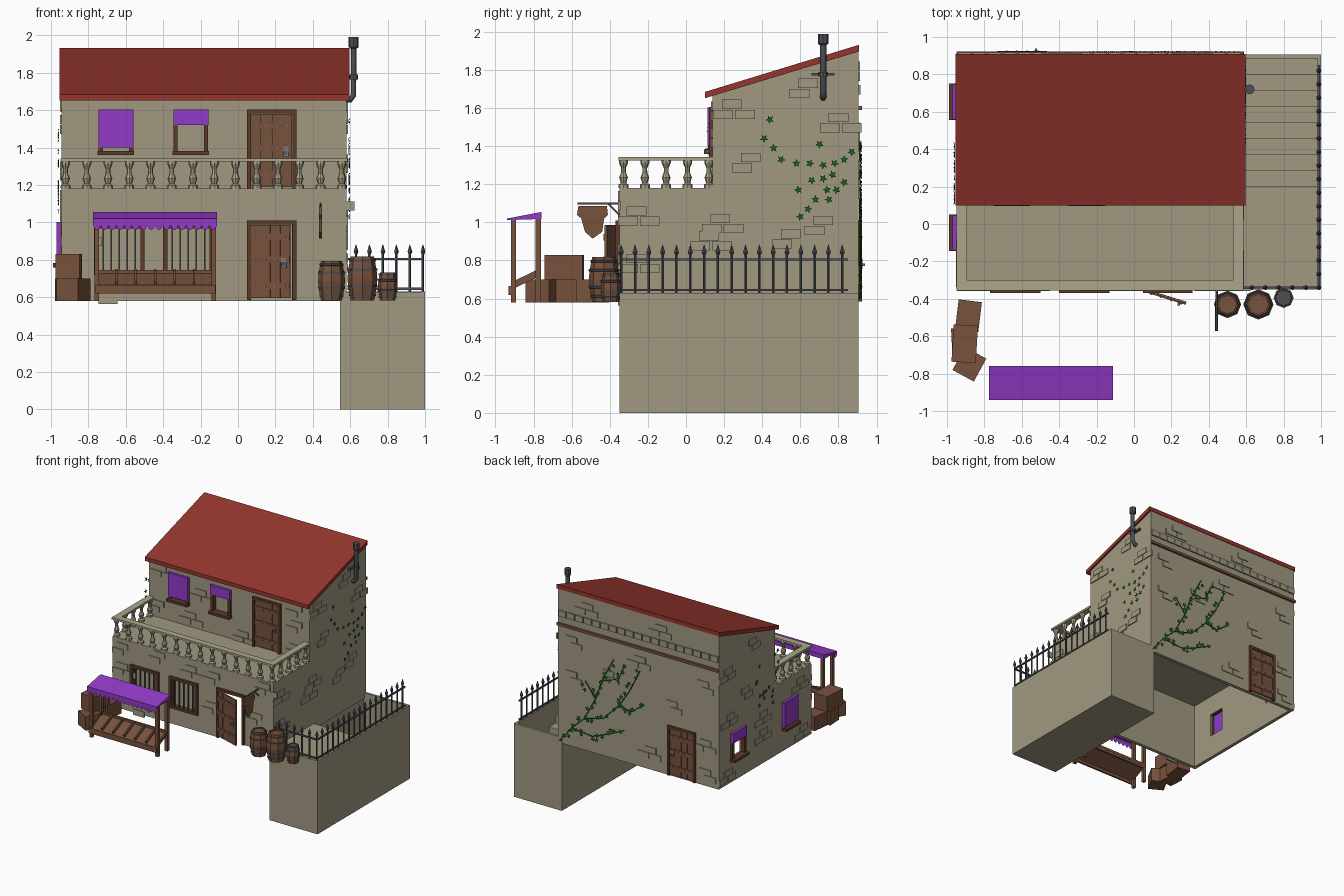
import bpy, bmesh, math, random
from mathutils import Vector, Matrix

if "Cube" in bpy.data.objects:
    bpy.data.objects.remove(bpy.data.objects["Cube"])
random.seed(4)

def mat(name, r, g, b):
    m = bpy.data.materials.new(name)
    m.diffuse_color = [((c / 255 + .055) / 1.055) ** 2.4 for c in (r, g, b)] + [1]
    m.use_nodes = True
    m.node_tree.nodes["Principled BSDF"].inputs["Base Color"].default_value = m.diffuse_color
    return m
STONE = mat("stone", 160, 153, 129)
PALE = mat("pale_stone", 172, 166, 138)
RED = mat("roof_red", 149, 53, 46)
PURPLE = mat("purple_cloth", 147, 58, 200)
WOOD = mat("wood", 119, 82, 61)
DARK = mat("dark_wood", 92, 58, 40)
IRON = mat("iron", 78, 80, 86)
STEEL = mat("steel", 120, 122, 128)
GREEN = mat("leaf_green", 20, 98, 24)

# ---- helpers ----
def finish(bm, name, *mats):
    bmesh.ops.recalc_face_normals(bm, faces=bm.faces)
    me = bpy.data.meshes.new(name)
    bm.to_mesh(me)
    bm.free()
    for m in mats:
        me.materials.append(m)
    ob = bpy.data.objects.new(name, me)
    bpy.context.collection.objects.link(ob)
    return ob

def box(bm, a, b, m=0, rot=0, tilt=0):
    a, b = Vector(a), Vector(b)
    s = b - a
    M = (Matrix.Translation((a + b) / 2) @ Matrix.Rotation(rot, 4, 'Z') @ Matrix.Rotation(tilt, 4, 'X')
         @ Matrix.Diagonal((abs(s.x), abs(s.y), abs(s.z), 1)))
    for v in bmesh.ops.create_cube(bm, size=1, matrix=M)['verts']:
        for f in v.link_faces:
            f.material_index = m

def prism_x(bm, pts, x0, x1):
    f = bm.faces.new([bm.verts.new((x0, y, z)) for y, z in pts])
    new = bmesh.ops.extrude_face_region(bm, geom=[f])['geom']
    bmesh.ops.translate(bm, vec=(x1 - x0, 0, 0), verts=[v for v in new if isinstance(v, bmesh.types.BMVert)])

def lathe(bm, prof, n, x, y, z, m=0):
    rings = [[bm.verts.new((x + r * math.cos(k * math.tau / n), y + r * math.sin(k * math.tau / n), z + h))
              for k in range(n)] for r, h in prof]
    fs = [bm.faces.new(rings[0]), bm.faces.new(rings[-1])]
    for p, q in zip(rings, rings[1:]):
        fs += [bm.faces.new((p[k], p[(k + 1) % n], q[(k + 1) % n], q[k])) for k in range(n)]
    for f in fs:
        f.material_index = m

def tube(name, pts, r, m):
    cu = bpy.data.curves.new(name, 'CURVE')
    cu.dimensions, cu.bevel_depth, cu.bevel_resolution, cu.use_fill_caps = '3D', r, 1, True
    sp = cu.splines.new('POLY')
    sp.points.add(len(pts) - 1)
    for p, c in zip(sp.points, pts):
        p.co = (*c, 1)
    cu.materials.append(m)
    bpy.context.collection.objects.link(bpy.data.objects.new(name, cu))

# wall frames: u along the wall, d outwards, z up
WALL = {'front': lambda u, d, z: (u, -.35 - d, z), 'upper': lambda u, d, z: (u, .14 - d, z),
        'back': lambda u, d, z: (u, .905 + d, z), 'right': lambda u, d, z: (.58 + d, u, z),
        'left': lambda u, d, z: (-.945 - d, u, z)}
def wbox(bm, w, u0, u1, z0, z1, d0, d1, m=0):
    box(bm, WALL[w](u0, d0, z0), WALL[w](u1, d1, z1), m)

def frame(bm, w, u0, u1, z0, z1, t=.022, d=.02, bottom=True):
    wbox(bm, w, u0, u0 + t, z0, z1, -.02, d)
    wbox(bm, w, u1 - t, u1, z0, z1, -.02, d)
    wbox(bm, w, u0 + t, u1 - t, z1 - t, z1, -.02, d)
    if bottom:
        wbox(bm, w, u0 + t, u1 - t, z0, z0 + t, -.02, d)

# ---- house body, hollow below, with openings cut ----
bm = bmesh.new()
prism_x(bm, [(-.35, .58), (.905, .58), (.905, 1.897), (.14, 1.664), (.14, 1.18), (-.35, 1.18)], -.945, .58)
house = finish(bm, "house_walls", STONE)
WINDOWS = [('upper', -.745, 1.36, 1.40), ('upper', -.345, 1.36, 1.52), ('left', -.14, .76, .79), ('left', .56, .76, .92)]
BARRED = [-.77, -.40]
cuts = [((-.915, -.32, .4), (.55, .875, 1.15)), ((.07, -.4, .5), (.29, -.3, .99))]
for w, u, z, _ in WINDOWS:
    d = -.06 if w == 'left' else -.02
    cuts.append((WALL[w](u + .02, d, z + .02), WALL[w](u + .165, .05, z + .22)))
cuts += [(WALL['front'](u + .02, -.02, .74), WALL['front'](u + .25, .05, .97)) for u in BARRED]
cutters = []
for a, b in cuts:
    bm = bmesh.new()
    box(bm, a, b)
    c = finish(bm, "cutter")
    c.hide_render = True
    mod = house.modifiers.new("cut", 'BOOLEAN')
    mod.operation, mod.solver, mod.object = 'DIFFERENCE', 'EXACT', c
    cutters.append(c)
dg = bpy.context.evaluated_depsgraph_get()
me = bpy.data.meshes.new_from_object(house.evaluated_get(dg))
house.modifiers.clear()
house.data = me
for c in cutters:
    bpy.data.objects.remove(c)

# ---- roof ----
bm = bmesh.new()
prism_x(bm, [(.1, 1.652), (.1, 1.685), (.908, 1.932), (.908, 1.897)], -.955, .595)
finish(bm, "roof", RED)

# ---- windows with blinds, barred windows ----
for w, u, z, low in WINDOWS:
    bm = bmesh.new()
    frame(bm, w, u, u + .185, z, z + .24)
    wbox(bm, w, u - .005, u + .19, z, z + .022, 0, .045)
    wbox(bm, w, u - .001, u + .186, low, z + .243, .005, .026, 1)
    finish(bm, "window", DARK, PURPLE)
for u in BARRED:
    bm = bmesh.new()
    frame(bm, 'front', u, u + .27, .72, .99)
    for k in range(5):
        wbox(bm, 'front', u + .045 + k * .043, u + .053 + k * .043, .73, .98, .004, .012, 1)
    finish(bm, "barred_window", DARK, IRON)

# ---- doors ----
def door(w, u, z, swing=0):
    bm = bmesh.new()
    frame(bm, w, u, u + .265, z, z + .425, bottom=False)
    finish(bm, "door_frame", DARK)
    bm = bmesh.new()
    for k in range(4):
        wbox(bm, w, u + .023 + k * .055, u + .076 + k * .055, z + .01, z + .4, 0, .012)
    for h in (.06, .2, .32):
        wbox(bm, w, u + .023, u + .242, z + h, z + h + .035, .01, .017)
        for k in range(4):
            wbox(bm, w, u + .045 + k * .055, u + .053 + k * .055, z + h + .013, z + h + .021, .015, .022, 1)
    wbox(bm, w, u + .195, u + .222, z + .17, z + .225, .012, .022, 1)
    wbox(bm, w, u + .2, u + .212, z + .185, z + .2, .02, .034, 1)
    bmesh.ops.rotate(bm, cent=WALL[w](u + .02, .005, 0), matrix=Matrix.Rotation(swing, 3, 'Z'), verts=bm.verts)
    finish(bm, "door_leaf", WOOD, STEEL)
door('front', .048, .585, -.3)
door('upper', .048, 1.18)
door('back', -.73, .585)

# ---- raised bricks, in small clusters ----
CLUSTERS = {
    'front': [(-.5, 1.14), (-.2, 1.1), (.0, .84), (.5, 1.14), (-.85, .95), (-.85, 1.12), (-.65, .64), (.42, .86), (.02, 1.1)],
    'upper': [(-.83, 1.61), (-.45, 1.5), (.46, 1.61), (.46, 1.47), (-.05, 1.25), (-.55, 1.28), (.45, 1.27), (-.85, 1.3)],
    'right': [(.24, 1.62), (.64, 1.73), (.34, 1.34), (-.26, 1.06), (.18, 1.02), (.72, 1.01), (.55, .94), (-.26, .81), (.12, .93), (.8, 1.55)],
    'back': [(.45, 1.5), (.3, 1.82), (-.4, 1.82), (-.8, 1.45), (-.5, 1.2), (.45, 1.2), (-.82, .95), (-.3, .75), (-.82, .7), (-.2, 1.5), (.1, 1.3)],
    'left': [(.75, 1.15), (.78, 1.55), (.45, 1.68), (.3, .85), (-.2, 1.1), (.78, .68), (.3, 1.0), (-.24, .68), (.55, 1.3)]}
for w, spots in CLUSTERS.items():
    bm = bmesh.new()
    for u, z in spots:
        for du, dz in ((0, 0), (-.045, -.053), (.07, -.053))[:random.choice((2, 3))]:
            wbox(bm, w, u + du - .052, u + du + .052, z + dz - .024, z + dz + .024, -.005, .008)
    if w == 'back':  # course of bricks under the eaves
        for k in range(19):
            wbox(bm, w, -.94 + k * .08, -.87 + k * .08, 1.67, 1.72, -.005, .012)
    finish(bm, "bricks_" + w, STONE)
bm = bmesh.new()
wbox(bm, 'back', -.95, .585, 1.59, 1.612, 0, .018)
finish(bm, "back_trim", WOOD)

# ---- balcony balustrade ----
bm = bmesh.new()
prof = [(.026, 0), (.026, .018), (.014, .026), (.023, .055), (.013, .08), (.012, .105), (.018, .118), (.024, .132), (.024, .148)]
posts = [(-.922 + k * .1136, -.328) for k in range(14)]
posts += [(x, -.328 + k * .112) for x in (-.922, .557) for k in range(1, 5)]
for x, y in posts:
    lathe(bm, prof, 8, x, y, 1.18)
box(bm, (-.95, -.355, 1.325), (.585, -.3, 1.342))
for x in (-.922, .557):
    box(bm, (x - .028, -.3, 1.325), (x + .028, .14, 1.342))
finish(bm, "balustrade", PALE)

# ---- side terrace with sunken steps ----
bm = bmesh.new()
prof = [(-.35, 0), (.89, 0)]
for k in range(8, 0, -1):
    z = .628 - .065 * k
    prof += [(.2 + .086 * k, z), (.2 + .086 * (k - 1), z)]
prism_x(bm, prof + [(.2, .628), (-.35, .628)], .55, .985)
box(bm, (.98, -.35, 0), (1, .905, .63))
box(bm, (.545, .885, 0), (.98, .905, .63))
box(bm, (.545, -.35, 0), (.57, .885, .63))
finish(bm, "side_terrace", STONE)

# ---- iron fence ----
bm = bmesh.new()
spear = [(.007, 0), (.007, .2), (.014, .215), (.001, .255)]
for x, y in [(.63 + k * .072, -.34) for k in range(5)] + [(.988, -.34 + k * .0725) for k in range(17)]:
    lathe(bm, spear, 5, x, y, .628)
for z in (.645, .805):
    box(bm, (.585, -.346, z - .006), (.988, -.334, z + .006))
    box(bm, (.982, -.34, z - .006), (.994, .85, z + .006))
finish(bm, "fence", IRON)

# ---- stove pipe ----
tube("stove_pipe", [(.56, .72, 1.655), (.6, .72, 1.655), (.618, .72, 1.68), (.618, .72, 1.95)], .017, IRON)
bm = bmesh.new()
lathe(bm, [(.018, 0), (.027, .008), (.027, .06), (.02, .06)], 8, .618, .72, 1.93)
lathe(bm, [(.024, 0), (.024, .025)], 8, .618, .72, 1.765)
box(bm, (.578, .66, 1.77), (.6, .78, 1.785))
finish(bm, "pipe_cap_and_bracket", IRON)

# ---- hanging sign ----
tube("sign_arm", [(.442, -.34, 1.1), (.442, -.57, 1.1)], .006, IRON)
tube("sign_brace", [(.442, -.35, 1.04), (.442, -.41, 1.1)], .005, IRON)
bm = bmesh.new()
prism_x(bm, [(-.565, 1.085), (-.415, 1.085), (-.41, 1.04), (-.43, 1.02), (-.44, .95), (-.49, .915), (-.53, .95),
             (-.55, 1.02), (-.572, 1.04)], .434, .45)
finish(bm, "hanging_sign", WOOD)

# ---- barrels ----
for x, y, r, h in ((.5, -.43, .072, .21), (.665, -.43, .08, .235), (.8, -.395, .052, .15)):
    bm = bmesh.new()
    lathe(bm, [(r * .78, 0), (r * .95, h * .3), (r, h * .5), (r * .95, h * .7), (r * .78, h), (r * .66, h), (r * .66, h * .95)],
          8, x, y, .583)
    for t, q in ((.1, .86), (.3, .97), (.68, .975), (.88, .86)):
        lathe(bm, [(r * q, 0), (r * q + .003, .001), (r * q + .003, .011), (r * q, .012)], 8, x, y, .583 + h * t, 1)
    finish(bm, "barrel", WOOD, IRON)

# ---- crates ----
for x, y, z, sx, sy, sz, a in ((-.885, -.49, .58, .125, .16, .12, -.12), (-.88, -.75, .58, .13, .14, .12, -.5),
                               (-.905, -.64, .70, .13, .2, .13, -.06), (-.915, -.62, .58, .12, .13, .12, .05)):
    bm = bmesh.new()
    box(bm, (x - sx / 2, y - sy / 2, z), (x + sx / 2, y + sy / 2, z + sz), 0, a)
    finish(bm, "crate", WOOD)

# ---- market stall ----
bm = bmesh.new()
for x in (-.755, -.13):
    box(bm, (x - .013, -.918, .58), (x + .013, -.892, 1.015))
    box(bm, (x - .013, -.79, .58), (x + .013, -.762, 1.04))
box(bm, (-.755, -.93, .683), (-.13, -.755, .695), 0, 0, .45)
for z, y in ((.64, -.925), (.72, -.77)):
    box(bm, (-.765, y - .008, z - .02), (-.12, y + .008, z + .025))
for k in range(7):
    x = -.755 + k * .104
    box(bm, (x - .006, -.92, .69), (x + .006, -.765, .72), 0, 0, .45)
finish(bm, "market_stall", WOOD)
bm = bmesh.new()
prism_x(bm, [(-.94, 1.012), (-.94, 1.02), (-.758, 1.055), (-.758, 1.018)], -.775, -.112)
n = 16
step = .663 / n
for k in range(n):  # scalloped fringe
    x = -.775 + k * step
    bm.faces.new([bm.verts.new((x + step * a, -.939, z)) for a, z in
                  ((0, 1.014), (0, .985), (.2, .967), (.5, .958), (.8, .967), (1, .985), (1, 1.014))])
finish(bm, "stall_awning", PURPLE)

# ---- ivy ----
def leaf(bm, w, u, z, s):
    a0 = random.random() * 6
    bm.faces.new([bm.verts.new(WALL[w](u + r * math.cos(a), .012 + .008 * (k % 2), z + r * math.sin(a)))
                  for k in range(10) for r, a in [(s if k % 2 else s * .45, a0 + k * math.pi / 5)]])
bm = bmesh.new()
for u, z in ((.44, 1.54), (.41, 1.44), (.46, 1.39), (.5, 1.33), (.7, 1.41), (.58, 1.31), (.65, 1.31), (.72, 1.3), (.78, 1.31),
             (.83, 1.33), (.87, 1.37), (.66, 1.22), (.72, 1.23), (.77, 1.25), (.79, 1.17), (.74, 1.17), (.83, 1.21),
             (.68, 1.12), (.75, 1.12), (.59, 1.17), (.64, 1.07), (.6, 1.03)):
    leaf(bm, 'right', u, z, .023)
for k in range(18):
    leaf(bm, 'left', random.uniform(.1, .42), random.uniform(1.05, 1.5), .023)
BRANCHES = [[(.56, .6), (.45, .74), (.33, .85), (.22, 1.05), (.16, 1.22), (.05, 1.43)], [(.33, .85), (.15, .9), (0, 1.05), (-.1, 1.2), (-.2, 1.4)],
            [(.45, .74), (.25, .72), (.1, .78), (-.05, .85)], [(0, 1.05), (-.12, 1.03), (-.24, 1.12)], [(.22, 1.05), (.32, 1.18)],
            [(.16, 1.22), (.0, 1.28), (-.05, 1.4)]]
for br in BRANCHES:
    tube("ivy_stem", [WALL['back'](u, .006, z) for u, z in br], .004, GREEN)
    for (u0, z0), (u1, z1) in zip(br, br[1:]):
        for k in range(4):
            t = (k + .5) / 4
            leaf(bm, 'back', u0 + (u1 - u0) * t + random.uniform(-.035, .035),
                 z0 + (z1 - z0) * t + random.uniform(-.03, .03), .023)
finish(bm, "ivy_leaves", GREEN)
